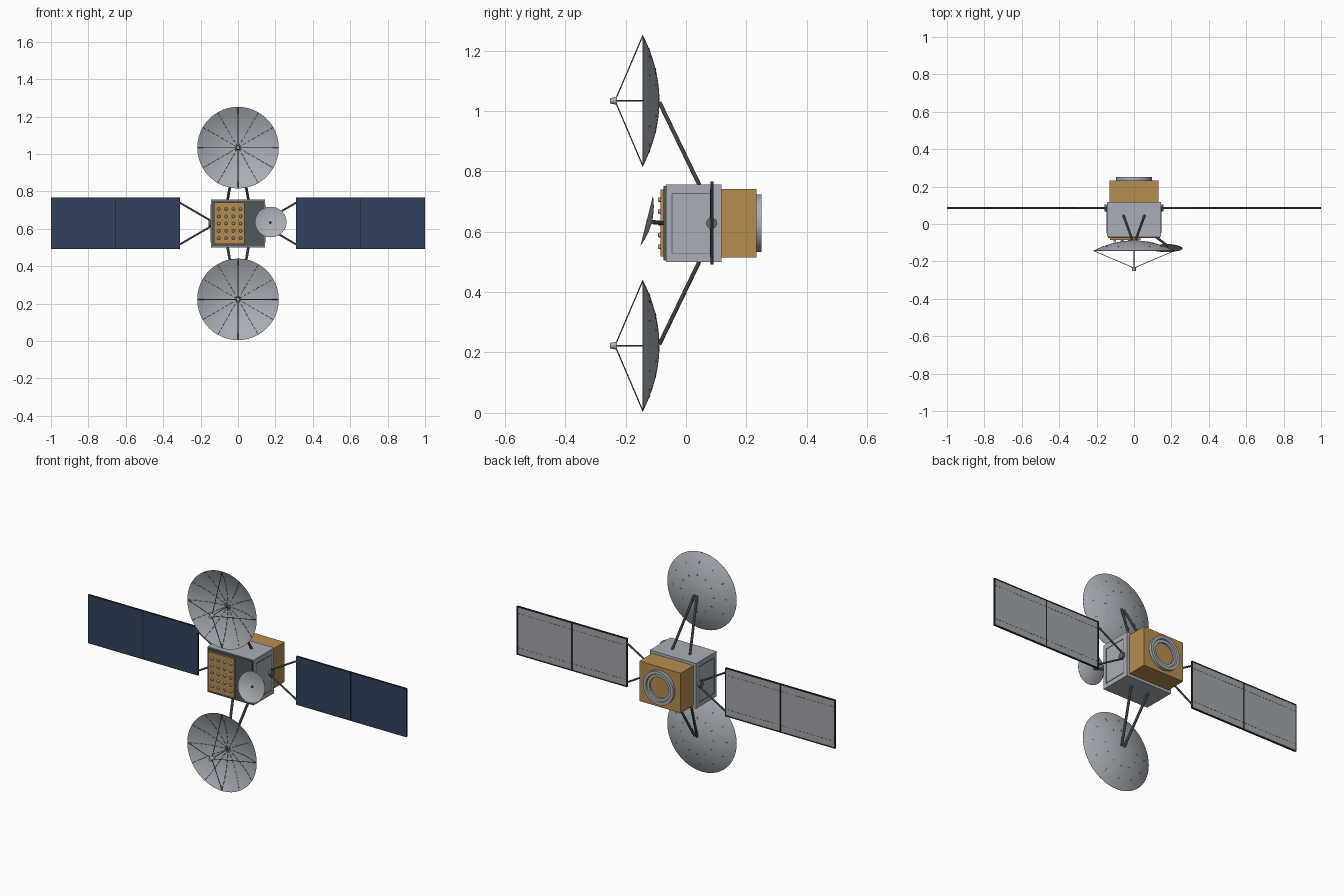
import bpy, bmesh, math
from mathutils import Vector, Matrix

if "Cube" in bpy.data.objects:
    bpy.data.objects.remove(bpy.data.objects["Cube"], do_unlink=True)


def material(name, rgb):
    m = bpy.data.materials.new(name)
    m.use_nodes = True
    m.diffuse_color = (*rgb, 1)
    m.node_tree.nodes["Principled BSDF"].inputs["Base Color"].default_value = (*rgb, 1)
    return m


SILVER = material("silver", (0.40, 0.43, 0.47))
GOLD = material("gold foil", (0.47, 0.27, 0.08))
NAVY = material("solar cell navy", (0.03, 0.055, 0.11))
BACK = material("panel back grey", (0.36, 0.38, 0.40))
DARK = material("dark grey", (0.08, 0.095, 0.10))
BLACK = material("charcoal", (0.02, 0.024, 0.028))
STRUT = material("strut grey", (0.13, 0.14, 0.15))

MID = 0.628      # height of the body centre
WING_Y = 0.085   # depth of the solar wings


def finish(name, bm, mats, smooth=False):
    mesh = bpy.data.meshes.new(name)
    bm.to_mesh(mesh)
    bm.free()
    for m in mats:
        mesh.materials.append(m)
    ob = bpy.data.objects.new(name, mesh)
    bpy.context.collection.objects.link(ob)
    if smooth:
        bpy.ops.object.select_all(action="DESELECT")
        ob.select_set(True)
        bpy.context.view_layer.objects.active = ob
        bpy.ops.object.shade_smooth_by_angle(angle=math.radians(35))
    return ob


def add_box(bm, lo, hi):
    lo, hi = Vector(lo), Vector(hi)
    mat = Matrix.Translation((lo + hi) / 2) @ Matrix.Diagonal((*(hi - lo), 1))
    bmesh.ops.create_cube(bm, size=1, matrix=mat)


def box(name, lo, hi, mat):
    bm = bmesh.new()
    add_box(bm, lo, hi)
    return finish(name, bm, [mat])


def add_rod(bm, a, b, r, r2=None, sides=8):
    a, b = Vector(a), Vector(b)
    turn = (b - a).to_track_quat("Z", "Y").to_matrix().to_4x4()
    bmesh.ops.create_cone(bm, cap_ends=True, segments=sides, radius1=r,
                          radius2=r if r2 is None else r2, depth=(b - a).length,
                          matrix=Matrix.Translation((a + b) / 2) @ turn)


def rods(name, ends, r, mat, sides=8, r2=None):
    bm = bmesh.new()
    for a, b in ends:
        add_rod(bm, a, b, r, r2, sides)
    return finish(name, bm, [mat], smooth=True)


def lathe(name, profile, mat, steps=48):
    """Spin (radius, y) points about the y axis."""
    bm = bmesh.new()
    vs = [bm.verts.new((r, y, 0)) for r, y in profile]
    edges = [bm.edges.new(p) for p in zip(vs, vs[1:])]
    bmesh.ops.spin(bm, geom=vs + edges, cent=(0, 0, 0), axis=(0, 1, 0),
                   angle=math.tau, steps=steps)
    bmesh.ops.remove_doubles(bm, verts=bm.verts, dist=1e-5)
    bmesh.ops.recalc_face_normals(bm, faces=bm.faces)
    return finish(name, bm, [mat], smooth=True)


def bowl(name, radius, depth, thick):
    """Parabolic shell, apex at the origin, opening towards -y."""
    ts = [i / 10 for i in range(11)]
    back = [(radius * t, -depth * t * t) for t in ts]
    front = [(radius * t, -depth * t * t - thick * (1 - t * 0.7)) for t in reversed(ts)]
    return lathe(name, back + front, SILVER)


# Body: silver bus, dark front face, gold rear box
box("bus_body", (-0.145, -0.067, 0.5), (0.145, 0.118, 0.757), SILVER)
box("front_plate", (-0.14, -0.074, 0.505), (0.14, -0.066, 0.752), DARK)
box("rear_box", (-0.13, 0.117, 0.515), (0.13, 0.233, 0.742), GOLD)
box("antenna_plate", (-0.128, -0.085, 0.518), (0.035, -0.073, 0.74), GOLD)

# Grid of small antenna elements on the gold plate
rods("antenna_elements",
     [((-0.103 + 0.039 * i, -0.084, MID + 0.039 * j),
       (-0.103 + 0.039 * i, -0.093, MID + 0.039 * j))
      for i in range(4) for j in range(-2, 3)], 0.009, SILVER, 10, 0.006)

# Engine ring at the back
ring = lathe("rear_ring", [(0.06, 0.23), (0.06, 0.243), (0.075, 0.243), (0.078, 0.25),
                           (0.095, 0.25), (0.095, 0.23), (0.06, 0.23)], SILVER)
ring.location.z = MID

# Seams and slats on the body sides, with the wing pivots
for side, s in (("left", 1), ("right", -1)):
    bm = bmesh.new()
    x0, x1 = sorted((s * 0.144, s * 0.147))
    for z in (0.527, 0.727):
        add_box(bm, (x0, -0.046, z - 0.0015), (x1, 0.09, z + 0.0015))
    for y in (-0.046, 0.09):
        add_box(bm, (x0, y - 0.0015, 0.527), (x1, y + 0.0015, 0.727))
    finish(side + "_side_seams", bm, [STRUT])
    rods(side + "_wing_pivot", [((s * 0.14, WING_Y, MID), (s * 0.158, WING_Y, MID))],
         0.018, STRUT, 20)

    # Yoke between the body and the wing
    rods(side + "_yoke", [((s * 0.15, WING_Y, MID + k * 0.018),
                           (s * 0.312, WING_Y, MID + k * 0.112)) for k in (1, -1)],
         0.005, STRUT)

    # Two wing panels: cells in front, grey behind, dark edges
    bm = bmesh.new()
    for a, b in ((0.312, 0.652), (0.658, 0.998)):
        xa, xb = sorted((s * a, s * b))
        add_box(bm, (xa, WING_Y - 0.004, 0.495), (xb, WING_Y + 0.004, 0.763))
    for f in bm.faces:
        f.normal_update()
        f.material_index = 0 if f.normal.y < -0.5 else 1 if f.normal.y > 0.5 else 2
    finish(side + "_wing_panels", bm, [NAVY, BACK, BLACK])

    # Panel end bars, and the dashed seams on the back
    bm = bmesh.new()
    for x in (0.312, 0.655, 0.998):
        add_box(bm, (s * x - 0.003, WING_Y - 0.0035, 0.492),
                (s * x + 0.003, WING_Y + 0.0055, 0.766))
    for z in (0.494, 0.764):
        xa, xb = sorted((s * 0.31, s * 1.0))
        add_box(bm, (xa, WING_Y - 0.0035, z - 0.003), (xb, WING_Y + 0.0055, z + 0.003))
    finish(side + "_wing_frame", bm, [BLACK])
    bm = bmesh.new()
    for i in range(30):
        x = s * (0.327 + 0.0227 * i)
        for z in (0.532, 0.726):
            add_box(bm, (x - 0.007, WING_Y + 0.003, z - 0.001),
                    (x + 0.007, WING_Y + 0.005, z + 0.001))
    finish(side + "_wing_back_seams", bm, [STRUT])

# Two large dishes, above and below the body
R, DEPTH, APEX, FEED = 0.218, 0.055, -0.088, -0.235
for place, s in (("upper", 1), ("lower", -1)):
    cz = MID + s * 0.4055
    centre = Vector((0, APEX, cz))
    bowl(place + "_dish", R, DEPTH, 0.003).location = centre

    def on_dish(t, ang, lift):
        return centre + Vector((R * t * math.cos(ang), -DEPTH * t * t + lift,
                                R * t * math.sin(ang)))

    # Ribs, drawn as dashes, and short marks on the back
    bm = bmesh.new()
    for k in range(12):
        ang = math.tau * k / 12
        for i in range(8):
            add_rod(bm, on_dish((i + 0.15) / 8, ang, -0.003),
                    on_dish((i + 0.85) / 8, ang, -0.003), 0.0013, sides=5)
        for t in (0.45, 0.75):
            add_rod(bm, on_dish(t, ang, 0), on_dish(t + 0.05, ang, 0), 0.0013, sides=5)
    finish(place + "_dish_ribs", bm, [STRUT])

    # Feed, its axial rod and four rim struts
    tip = (0, FEED, cz)
    rim = [on_dish(0.995, math.pi / 2 * k, 0) for k in range(4)]
    rods(place + "_feed_struts", [(p, tip) for p in rim + [centre]], 0.002, STRUT, 6)
    rods(place + "_feed", [((0, FEED + 0.006, cz), (0, FEED - 0.017, cz))],
         0.013, SILVER, 12, 0.009)

    # Pair of support arms to the body
    rods(place + "_dish_arms", [((k * 0.008, APEX, cz - s * 0.005),
                                 (k * 0.056, 0.045, MID + s * 0.125)) for k in (1, -1)],
         0.007, STRUT, 10)

# Small steerable dish at the front left
hub = Vector((0.175, -0.113, 0.632))
small = bowl("small_dish", 0.084, 0.017, 0.002)
small.location = hub
small.rotation_euler.x = -math.radians(14)
rods("small_dish_feed", [(hub, hub + Vector((0, -0.018, 0.004)))], 0.004, STRUT)
rods("small_dish_arm", [((0.115, -0.068, MID), hub)], 0.007, STRUT, 10)
